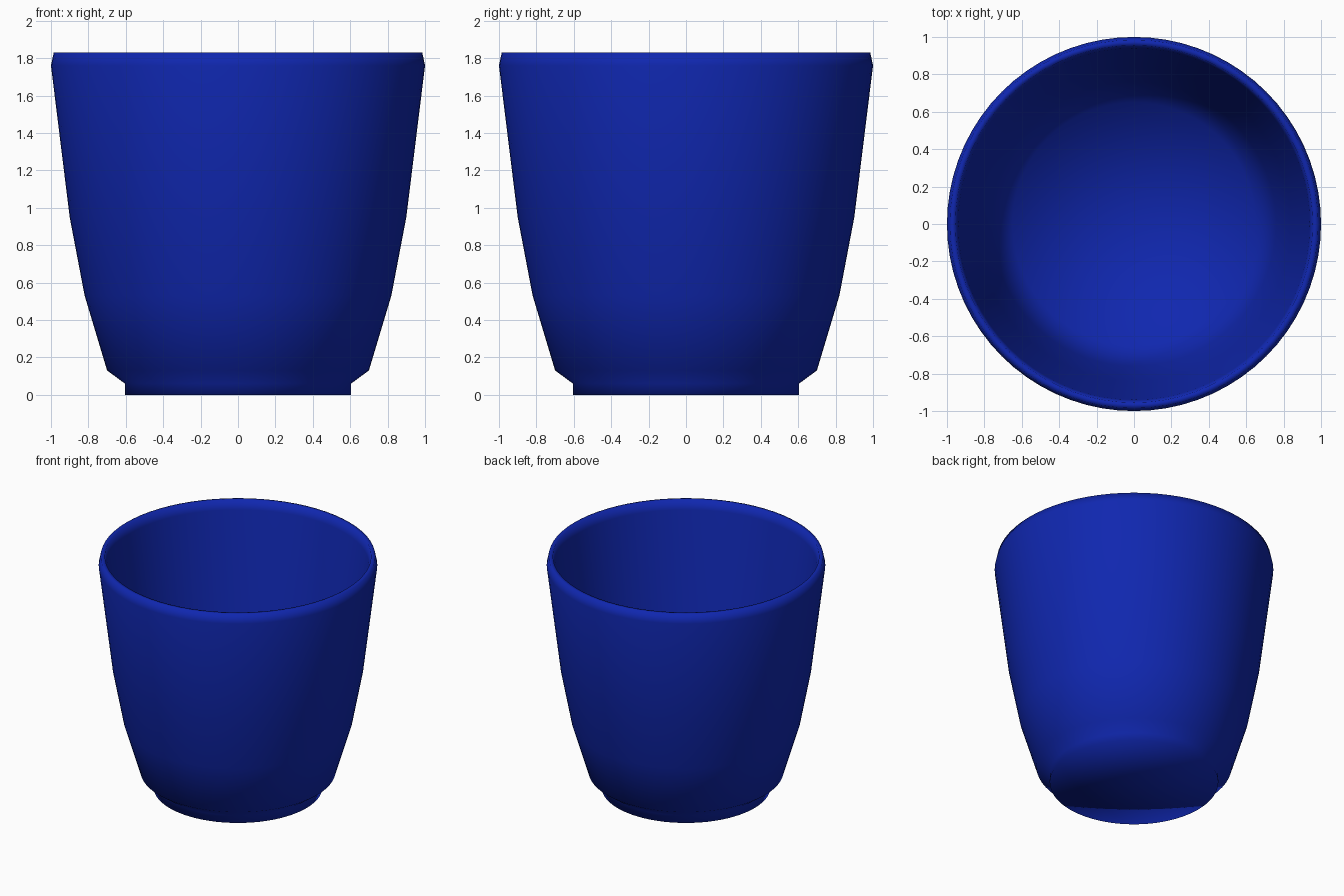
import bpy
import bmesh
from math import pi

if "Cube" in bpy.data.objects:
    bpy.data.objects.remove(bpy.data.objects["Cube"], do_unlink=True)

# Glaze colour
glaze = bpy.data.materials.new("cobalt_blue")
colour = (0.005, 0.02, 0.43, 1)
glaze.use_nodes = True
glaze.diffuse_color = colour
glaze.node_tree.nodes["Principled BSDF"].inputs["Base Color"].default_value = colour

# Cross-section as (radius, height): underside, foot, wall, lip
outside = [(0, 0), (0.605, 0), (0.605, 0.06), (0.70, 0.13), (0.82, 0.53),
           (0.90, 0.95), (1.0, 1.76), (0.985, 1.83)]
# Lip, inner wall, floor
inside = [(0.955, 1.83), (0.94, 1.76), (0.84, 0.95), (0.76, 0.53),
          (0.65, 0.17), (0, 0.13)]


def lathe(name, profile, material, steps=72):
    """Spin a cross-section around the z axis into a smooth solid."""
    bm = bmesh.new()
    verts = [bm.verts.new((r, 0, z)) for r, z in profile]
    edges = [bm.edges.new(pair) for pair in zip(verts, verts[1:])]
    bmesh.ops.spin(bm, geom=verts + edges, cent=(0, 0, 0), axis=(0, 0, 1),
                   angle=2 * pi, steps=steps, use_merge=True)
    bmesh.ops.remove_doubles(bm, verts=bm.verts, dist=0.0005)
    bmesh.ops.recalc_face_normals(bm, faces=bm.faces)
    for face in bm.faces:
        face.smooth = True
    mesh = bpy.data.meshes.new(name)
    bm.to_mesh(mesh)
    bm.free()
    mesh.materials.append(material)
    obj = bpy.data.objects.new(name, mesh)
    bpy.context.collection.objects.link(obj)
    return obj


lathe("cup_body", outside + inside, glaze)
